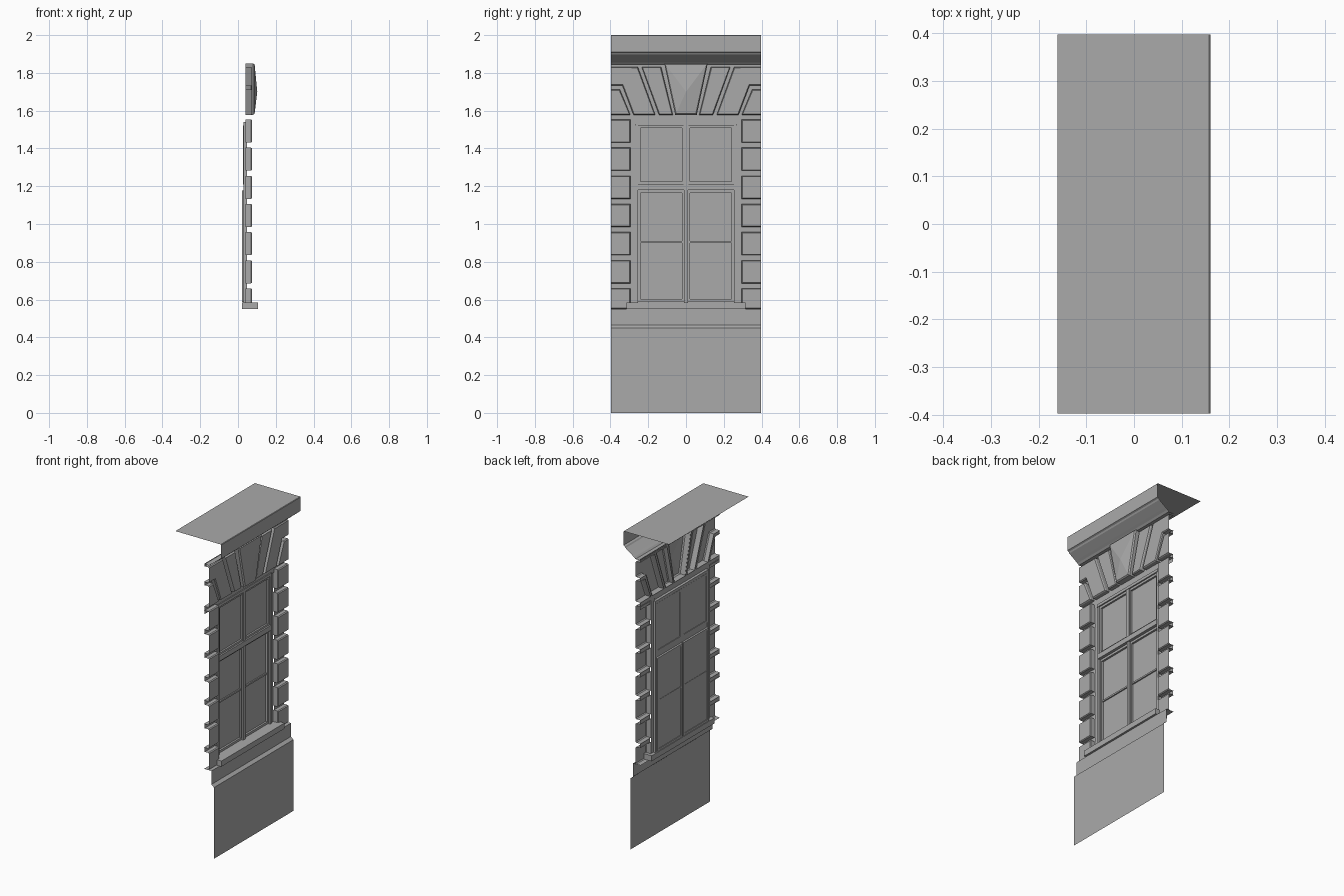
import bpy, bmesh
from mathutils import Vector

cube = bpy.data.objects.get("Cube")
if cube:
    bpy.data.objects.remove(cube)

stone = bpy.data.materials.new("stone_grey")
stone.use_nodes = True
GREY = (0.4, 0.4, 0.4, 1)
stone.diffuse_color = GREY
stone.node_tree.nodes["Principled BSDF"].inputs["Base Color"].default_value = GREY

HALF = 0.397            # half width of the bay
BACK, FRONT = 0.04, 0.075
SIDES = (("left", 1), ("right", -1))


def finish(name, bm):
    me = bpy.data.meshes.new(name)
    bm.to_mesh(me)
    bm.free()
    me.materials.append(stone)
    ob = bpy.data.objects.new(name, me)
    bpy.context.collection.objects.link(ob)
    return ob


def outline_face(bm, pts, x, s=1):
    """Flat face facing +x from (y, z) points; s = -1 mirrors it."""
    f = bm.faces.new([bm.verts.new((x, s * y, z)) for y, z in pts])
    f.normal_update()
    if f.normal.x < 0:
        f.normal_flip()
    return f


def sheet(name, pts, x, s=1):
    bm = bmesh.new()
    outline_face(bm, pts, x, s)
    return finish(name, bm)


def block(name, pts, s=1, front=FRONT, bevel=0.006, peak=None):
    """Chamfered stone, open at the back and trimmed at the bay ends."""
    bm = bmesh.new()
    face = outline_face(bm, pts, front - bevel, s)
    for loop in list(face.loops):
        a, b = loop.vert, loop.link_loop_next.vert
        back = [bm.verts.new((BACK, v.co.y, v.co.z)) for v in (a, b)]
        bm.faces.new((b, a, back[0], back[1]))
    bmesh.ops.remove_doubles(bm, verts=bm.verts[:], dist=1e-5)
    bm.normal_update()
    face = max(bm.faces, key=lambda f: f.normal.x)
    bmesh.ops.inset_region(bm, faces=[face], thickness=bevel,
                           depth=bevel, use_boundary=True)
    if peak:
        top = bmesh.ops.poke(bm, faces=[face])["verts"][0]
        top.co = Vector(peak)
    for side in (1, -1):
        bmesh.ops.bisect_plane(bm, geom=bm.verts[:] + bm.edges[:] + bm.faces[:],
                               plane_co=(0, side * HALF, 0),
                               plane_no=(0, side, 0), clear_outer=True)
    return finish(name, bm)


def box(name, x, y, z):
    bm = bmesh.new()
    bmesh.ops.create_cube(bm, size=1)
    for v in bm.verts:
        v.co = Vector([r[0] if c < 0 else r[1] for c, r in zip(v.co, (x, y, z))])
    return finish(name, bm)


def moulding(name, profile):
    """Sheet swept over the bay width from (x, z) points, listed top down."""
    bm = bmesh.new()
    rows = [[bm.verts.new((x, s * HALF, z)) for s in (1, -1)] for x, z in profile]
    for a, b in zip(rows, rows[1:]):
        bm.faces.new((a[0], a[1], b[1], b[0]))
    return finish(name, bm)


# Cornice with its flat top, and the plinth below the window
moulding("cornice", [(-0.16, 2), (0.157, 2), (0.16, 1.997), (0.16, 1.91),
                     (0.15, 1.905), (0.145, 1.897), (0.1, 1.865),
                     (0.085, 1.855), (0.075, 1.845), (BACK, 1.845)])
moulding("plinth", [(BACK, 0.55), (0.092, 0.55), (0.092, 0.465),
                    (0.11, 0.45), (0.11, 0)])

# Side blocks with recessed joints, and the window reveals
JAMB, WIDE = 0.295, 0.43
for side, s in SIDES:
    for i in range(7):
        top = 1.553 - i * 0.149
        bottom = max(top - 0.122, 0.55)
        block(f"{side}_block_{i + 1}",
              [(JAMB, bottom), (WIDE, bottom), (WIDE, top), (JAMB, top)], s)
        if i < 6:
            sheet(f"{side}_joint_{i + 1}",
                  [(JAMB, bottom - 0.027), (HALF, bottom - 0.027),
                   (HALF, bottom), (JAMB, bottom)], BACK + 0.005, s)
    sheet(f"{side}_reveal", [(0.255, 0.56), (JAMB, 0.56), (JAMB, 1.555),
                             (0.255, 1.555)], BACK, s)

# Flat arch of wedge stones
LOW, HIGH = 1.578, 1.832
for side, s in SIDES:
    block(f"{side}_inner_wedge",
          [(0.07, LOW), (0.143, LOW), (0.235, HIGH), (0.132, HIGH)], s)
    block(f"{side}_outer_wedge",
          [(0.163, LOW), (0.278, LOW), (0.337, 1.733), (WIDE, 1.733),
           (WIDE, HIGH), (0.255, HIGH)], s)
    block(f"{side}_springer",
          [(JAMB, LOW), (WIDE, LOW), (WIDE, 1.712), (0.35, 1.712)], s)
    sheet(f"{side}_key_joint",
          [(0.055, LOW), (0.07, LOW), (0.132, HIGH), (0.11, HIGH)], 0.045, s)
    sheet(f"{side}_wedge_joint",
          [(0.143, LOW), (0.163, LOW), (0.255, HIGH), (0.235, HIGH)], 0.045, s)
    sheet(f"{side}_springer_joint",
          [(0.278, LOW), (JAMB, LOW), (0.35, 1.712), (HALF, 1.712),
           (HALF, 1.733), (0.337, 1.733)], 0.045, s)
for name, low, high in (("arch_top_joint", HIGH, 1.85), ("arch_bottom_joint", 1.53, LOW)):
    sheet(name, [(-HALF, low), (HALF, low), (HALF, high), (-HALF, high)], 0.045)

# Keystone with a pyramid face
block("keystone", [(-0.057, LOW), (0.057, LOW), (0.115, 1.85), (-0.115, 1.85)],
      front=0.088, bevel=0.008, peak=(0.102, 0, 1.7))

# Window sill
box("sill", (0.02, 0.105), (-0.315, 0.315), (0.55, 0.585))


def sash(name, y, z, x, rail=0.014):
    """Open-backed sash: four rails round a pane."""
    (y0, y1), (z0, z1) = y, z
    box(name + "_bottom_rail", x, y, (z0, z0 + rail))
    box(name + "_top_rail", x, y, (z1 - rail, z1))
    box(name + "_near_stile", x, (y0, y0 + rail), z)
    box(name + "_far_stile", x, (y1 - rail, y1), z)
    sheet(name + "_pane", [(y0, z0), (y1, z0), (y1, z1), (y0, z1)], x[0] + 0.004)


# Sashes, glazing bars and fixed window frame
for side, s in SIDES:
    span = sorted((s * 0.006, s * 0.256))
    sash(f"{side}_lower_sash", span, (0.588, 1.178), (0.02, 0.036))
    sash(f"{side}_upper_sash", span, (1.21, 1.522), (0.027, 0.042))
    box(f"{side}_glazing_bar", (0.022, 0.032), span, (0.9, 0.91))
    box(f"{side}_frame_post", (0.028, 0.047), sorted((s * 0.254, s * 0.267)), (0.585, 1.54))
box("transom", (0.03, 0.052), (-0.26, 0.26), (1.18, 1.212))
box("frame_head", (0.028, 0.05), (-0.267, 0.267), (1.522, 1.54))
box("lower_mullion", (0.028, 0.045), (-0.01, 0.01), (0.585, 1.18))
box("upper_mullion", (0.03, 0.047), (-0.014, 0.014), (1.21, 1.525))
